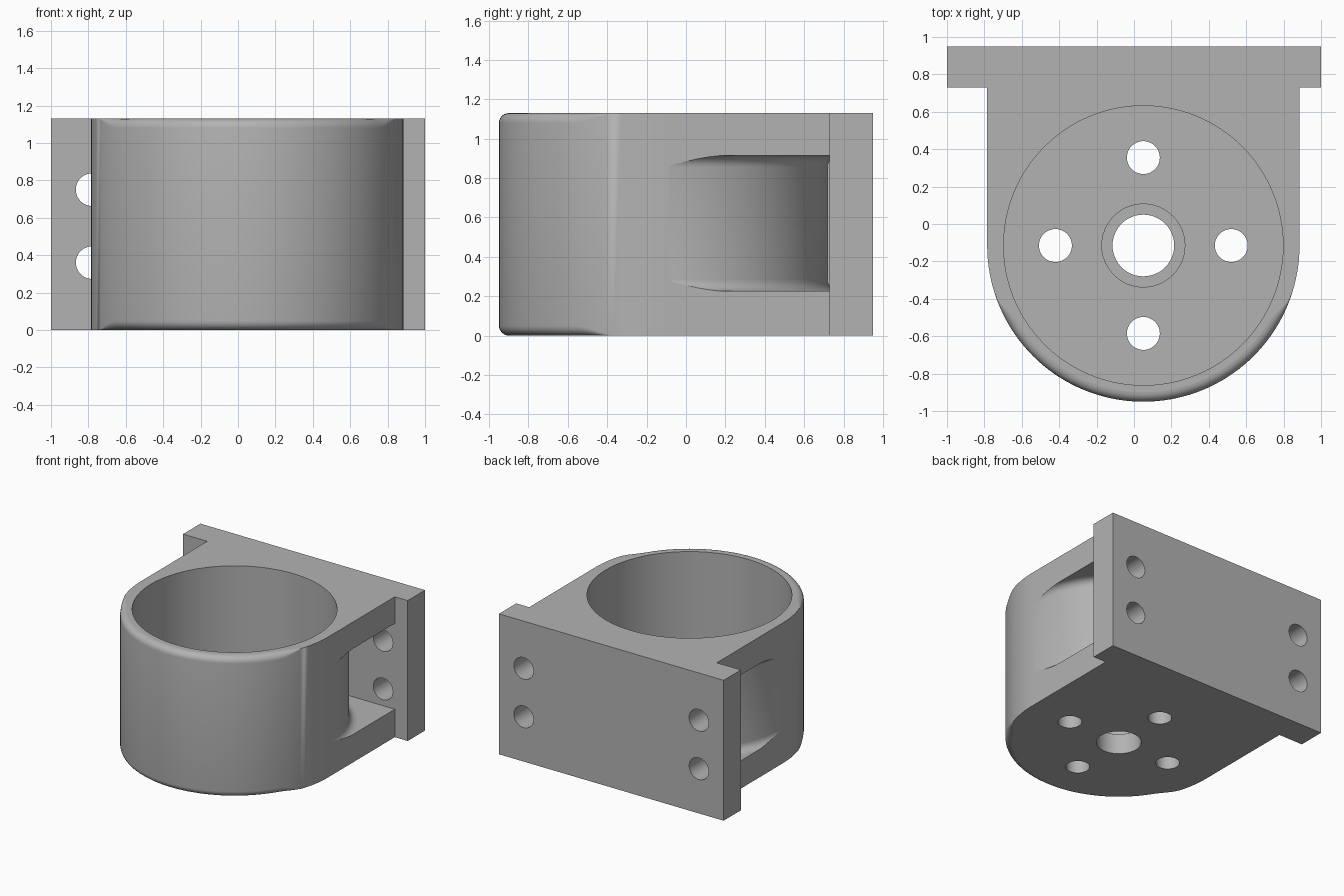
import bpy, bmesh
from math import sin, cos, pi, radians

cube = bpy.data.objects.get("Cube")
if cube:
    bpy.data.objects.remove(cube, do_unlink=True)

CX, CY = 0.05, -0.115      # axis of the round bore
R, H = 0.835, 1.13         # outer radius and height
PLATE_Y = 0.73             # front face of the mounting plate

grey = bpy.data.materials.new("grey")
grey.use_nodes = True
colour = (0.45, 0.45, 0.45, 1)
grey.diffuse_color = colour
grey.node_tree.nodes["Principled BSDF"].inputs["Base Color"].default_value = colour


def loft(name, rings):
    """Join equal-length rings of points into a closed solid."""
    bm = bmesh.new()
    rows = [[bm.verts.new(p) for p in ring] for ring in rings]
    n = len(rows[0])
    for a, b in zip(rows, rows[1:]):
        for i in range(n):
            j = (i + 1) % n
            bm.faces.new((a[i], a[j], b[j], b[i]))
    bm.faces.new(rows[0][::-1])
    bm.faces.new(rows[-1])
    bmesh.ops.remove_doubles(bm, verts=bm.verts, dist=0.0002)
    bmesh.ops.recalc_face_normals(bm, faces=bm.faces)
    mesh = bpy.data.meshes.new(name)
    bm.to_mesh(mesh)
    bm.free()
    mesh.materials.append(grey)
    obj = bpy.data.objects.new(name, mesh)
    bpy.context.collection.objects.link(obj)
    return obj


def cylinder(name, x, y, r, z0, z1, n=48):
    ring = [(x + r * cos(2 * pi * i / n), y + r * sin(2 * pi * i / n)) for i in range(n)]
    return loft(name, [[(px, py, z) for px, py in ring] for z in (z0, z1)])


def combine(target, tool, operation):
    """Apply a boolean and discard the tool."""
    mod = target.modifiers.new("boolean", "BOOLEAN")
    mod.operation, mod.object, mod.solver = operation, tool, "EXACT"
    bpy.context.view_layer.objects.active = target
    bpy.ops.object.modifier_apply(modifier=mod.name)
    bpy.data.objects.remove(tool, do_unlink=True)


# Housing body: rounded front with an edge fillet that fades towards the sides
def body_ring(a, top):
    points = []
    for i in range(73):
        t = pi + pi * i / 72
        fade = min(1, max(0, (-sin(t) - sin(radians(17))) / 0.24))
        f = 0.05 * fade * fade * (3 - 2 * fade)
        r, drop = R - f * (1 - cos(a)), f * (1 - sin(a))
        points.append((CX + r * cos(t), CY + r * sin(t), H - drop if top else drop))
    z = H if top else 0
    flat = 0 if a > 0.01 else 0.05
    z += -flat if top else flat
    return points + [(CX + R, 0.8, z), (CX - R, 0.8, z)]


steps = [pi / 2 * i / 6 for i in range(7)]
body_rings = [body_ring(a, False) for a in reversed(steps)] + [body_ring(a, True) for a in steps]
for ring in body_rings[1:-1]:      # straight rear corners need only their end rings
    low = ring[0][2] < H / 2
    for k in (-1, -2):
        ring[k] = (ring[k][0], ring[k][1], 0 if low else H)
housing = loft("motor_mount", body_rings)


# Side pockets: follow the round wall, filleted into floor and ceiling
def pocket_ring(side, add, z):
    r = R + add
    arc = [radians(2 + 84 * i / 40) for i in range(41)]
    pts = [(r * cos(t), CY + r * sin(t)) for t in arc]
    pts += [(pts[-1][0], 0.95), (1.3, 0.95), (1.3, pts[0][1])]
    return [(CX + side * x, y, z) for x, y in pts]


LOW, HIGH, F = 0.225, 0.915, 0.06
for side in (1, -1):
    levels = [(F * (1 - sin(a)), LOW + F * (1 - cos(a))) for a in steps]
    levels += [(add, LOW + HIGH - z) for add, z in reversed(levels)]
    combine(housing, loft("pocket_cutter", [pocket_ring(side, *l) for l in levels]), "DIFFERENCE")

# Mounting plate across the back
corners = [(-1, PLATE_Y), (1, PLATE_Y), (1, 0.95), (-1, 0.95)]
plate = loft("back_plate", [[(x, y, z) for x, y in corners] for z in (0, H)])
combine(housing, plate, "UNION")

# Main bore, stepped centre hole and four floor holes
cuts = [("bore", CX, CY, 0.747, 0.22, 1.3, 96),
        ("step", CX, CY, 0.222, 0.165, 0.5),
        ("shaft_hole", CX, CY, 0.165, -0.1, 0.5)]
for k in range(4):
    cuts.append(("floor_hole", CX + 0.47 * cos(k * pi / 2), CY + 0.47 * sin(k * pi / 2), 0.088, -0.1, 0.5))
for cut in cuts:
    combine(housing, cylinder(*cut), "DIFFERENCE")

# Four screw holes through the plate
for x in (-0.78, 0.78):
    for z in (0.36, 0.75):
        hole = cylinder("screw_hole", 0, 0, 0.087, -0.13, 0.3)
        hole.rotation_euler = (-pi / 2, 0, 0)
        hole.location = (x, PLATE_Y + 0.05, z)
        bpy.context.view_layer.update()
        combine(housing, hole, "DIFFERENCE")

# Smooth curved faces, keep the large level faces flat
bpy.ops.object.select_all(action="DESELECT")
housing.select_set(True)
bpy.context.view_layer.objects.active = housing
bpy.ops.object.shade_smooth_by_angle(angle=radians(30))
for poly in housing.data.polygons:
    if max(abs(c) for c in poly.normal) > 0.9999:
        poly.use_smooth = False
